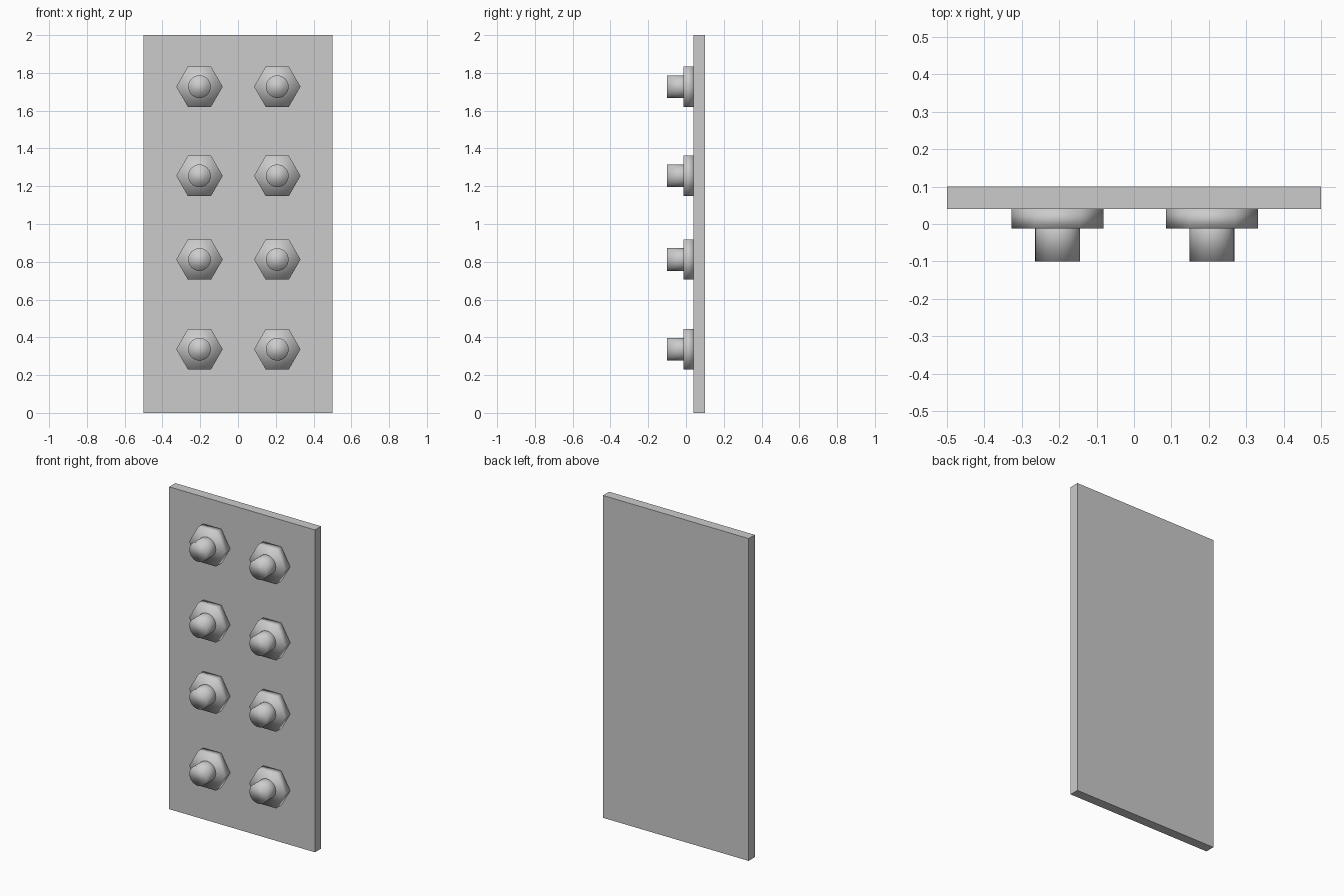
import bpy
import math

cube = bpy.data.objects.get("Cube")
if cube:
    bpy.data.objects.remove(cube, do_unlink=True)

# One grey for everything
grey = bpy.data.materials.new("light grey")
grey.use_nodes = True
grey.diffuse_color = (0.6, 0.6, 0.6, 1)
grey.node_tree.nodes["Principled BSDF"].inputs["Base Color"].default_value = (0.6, 0.6, 0.6, 1)

PLATE_FRONT, PLATE_BACK = 0.04, 0.1
NUT_FRONT, STUD_FRONT = -0.012, -0.1


def prism(name, sides, radius, x, z, front, back):
    """Softly shaded prism lying along y, with a corner pointing to +x."""
    bpy.ops.mesh.primitive_cylinder_add(
        vertices=sides, radius=radius, depth=back - front,
        location=(x, (front + back) / 2, z),
        rotation=(math.pi / 2, math.pi / 2, 0))
    ob = bpy.context.object
    ob.name = name
    ob.data.materials.append(grey)
    bpy.ops.object.shade_smooth()


# Flat backing plate
bpy.ops.mesh.primitive_cube_add(size=1, location=(0, (PLATE_FRONT + PLATE_BACK) / 2, 1))
plate = bpy.context.object
plate.name = "plate"
plate.scale = (1, PLATE_BACK - PLATE_FRONT, 2)
bpy.ops.object.transform_apply(location=False, rotation=False, scale=True)
plate.data.materials.append(grey)

# Two columns of hexagonal nuts with round studs
for side, x in (("right", -0.204), ("left", 0.208)):
    for row, z in enumerate((0.337, 0.812, 1.255, 1.727), 1):
        prism(f"{side}_nut_{row}", 6, 0.123, x, z, NUT_FRONT, PLATE_FRONT)
        prism(f"{side}_stud_{row}", 32, 0.06, x, z, STUD_FRONT, PLATE_FRONT)
